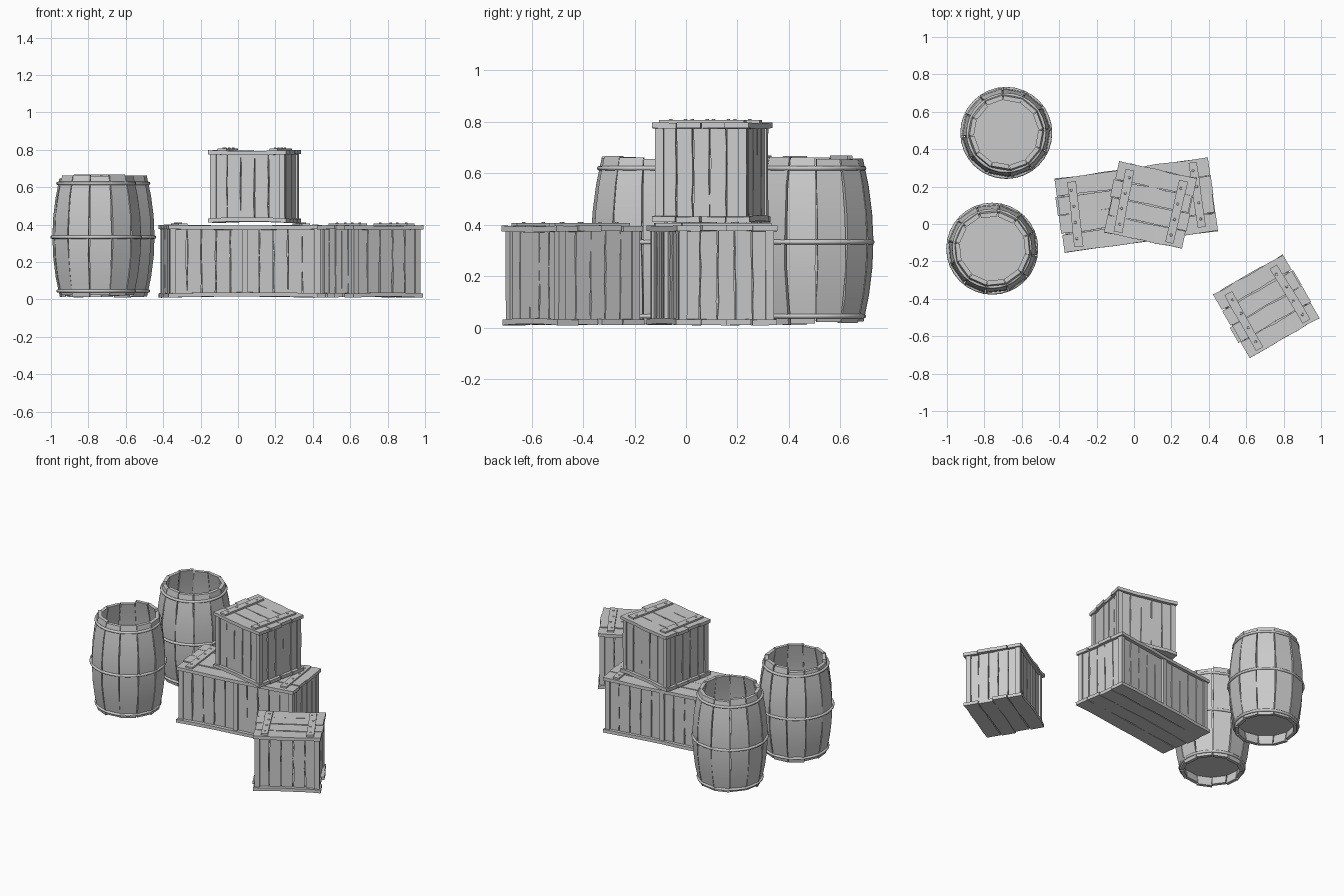
import bpy, bmesh, math, random
from mathutils import Matrix, Vector

random.seed(7)
cube = bpy.data.objects.get("Cube")
if cube:
    bpy.data.objects.remove(cube, do_unlink=True)

grey = bpy.data.materials.new("plain_grey")
grey.use_nodes = True
COLOUR = (0.6, 0.6, 0.6, 1)
grey.diffuse_color = COLOUR
grey.node_tree.nodes["Principled BSDF"].inputs["Base Color"].default_value = COLOUR


def jit(a):
    return random.uniform(-a, a)


def loft(bm, rings):
    """Skin a list of four-point rings and close both ends."""
    vs = [[bm.verts.new(p) for p in ring] for ring in rings]
    for a, b in zip(vs, vs[1:]):
        for i in range(4):
            j = (i + 1) % 4
            bm.faces.new((a[i], a[j], b[j], b[i]))
    bm.faces.new(vs[0][::-1])
    bm.faces.new(vs[-1])


def plank(bm, frame, length, width, thick, rough=0.003, segs=5, bow=0.0):
    """Board along local x, width on y, thickness on z, with worn edges."""
    rings = []
    for k in range(segs + 1):
        t = 2 * k / segs - 1
        lo, hi = -width / 2 + jit(rough), width / 2 + jit(rough)
        z = bow * (t * t - 1)
        corners = ((lo, -thick / 2), (hi, -thick / 2), (hi, thick / 2), (lo, thick / 2))
        rings.append([frame @ Vector((t * length / 2, y, z + h)) for y, h in corners])
    loft(bm, rings)


def finish(name, bm, frame):
    bmesh.ops.recalc_face_normals(bm, faces=bm.faces)
    mesh = bpy.data.meshes.new(name)
    bm.to_mesh(mesh)
    bm.free()
    mesh.materials.append(grey)
    ob = bpy.data.objects.new(name, mesh)
    bpy.context.collection.objects.link(ob)
    ob.matrix_world = frame
    bpy.ops.object.select_all(action='DESELECT')
    ob.select_set(True)
    bpy.context.view_layer.objects.active = ob
    bpy.ops.object.shade_smooth_by_angle(angle=math.radians(32))


def move(x, y, z):
    return Matrix.Translation((x, y, z))


def crate(name, x, y, z, angle, length, width, height, side_planks, strap_x, mid_post=False):
    frame = move(x, y, z) @ Matrix.Rotation(math.radians(angle), 4, 'Z')
    board = 0.022
    inset = 0.02
    lx, ly = length / 2 - inset, width / 2 - inset
    low, high = board, height - board - 0.008
    mid, tall = (low + high) / 2, high - low
    upright = Matrix.Rotation(-math.pi / 2, 4, 'Y')

    # Inner box behind the gaps
    bm = bmesh.new()
    size = Matrix.Diagonal((2 * lx - 0.045, 2 * ly - 0.045, tall, 1))
    bmesh.ops.create_cube(bm, size=1, matrix=move(0, 0, mid) @ size)
    finish(name + "_core", bm, frame)

    # Upright planks on the four sides
    bm = bmesh.new()
    for side in range(4):
        turn = Matrix.Rotation(side * math.pi / 2, 4, 'Z')
        run, off, n = (lx, ly, side_planks) if side % 2 == 0 else (ly, lx, 5)
        step = 2 * (run - 0.01) / n
        for i in range(n):
            at = move(-run + 0.01 + step * (i + 0.5), -off + 0.012 + jit(0.002), mid)
            lay = Matrix.Rotation(math.pi / 2, 4, 'Z') @ upright
            # Local x points up, local y along the side
            local = Matrix(((0, 1, 0, 0), (0, 0, -1, 0), (1, 0, 0, 0), (0, 0, 0, 1)))
            plank(bm, turn @ at @ local, tall, step - 0.005, 0.016)
    finish(name + "_side_planks", bm, frame)

    # Corner posts
    bm = bmesh.new()
    spots = [(sx * (lx - 0.01), sy * (ly - 0.01)) for sx in (-1, 1) for sy in (-1, 1)]
    if mid_post:
        spots += [(0, -ly + 0.005), (0, ly - 0.005)]
    for px, py in spots:
        plank(bm, move(px, py, mid) @ upright, tall, 0.032, 0.032, 0.0005, 2)
    finish(name + "_posts", bm, frame)

    # Lid and floor boards
    for part, level, bow in (("_lid", high + board / 2, 0.004), ("_floor", board / 2, -0.006)):
        bm = bmesh.new()
        step = width / 4
        for i in range(4):
            trim = 0.0 if i in (0, 3) else 0.012
            at = move(jit(trim), -width / 2 + step * (i + 0.5), level + jit(0.002))
            tilt = Matrix.Rotation(jit(0.02), 4, 'X')
            plank(bm, at @ tilt, length - 0.01, step - 0.004, board, 0.004, 6, bow)
        finish(name + part, bm, frame)

    # Straps and rivets across the lid
    bm = bmesh.new()
    for sx in (-1, 1):
        at = move(sx * strap_x, jit(0.01), height - 0.004) @ Matrix.Rotation(math.pi / 2 + jit(0.03), 4, 'Z')
        plank(bm, at, width - 0.05, 0.046, 0.012, 0.002, 4)
        for i in range(4):
            spot = at @ move((i - 1.5) * width / 4.6, jit(0.008), 0.006)
            bmesh.ops.create_cone(bm, cap_ends=True, segments=8, radius1=0.009,
                                  radius2=0.006, depth=0.008, matrix=spot)
    finish(name + "_straps", bm, frame)


def barrel(name, x, y, spin):
    frame = move(x, y, 0) @ Matrix.Rotation(spin, 4, 'Z')
    count, rows, thick = 12, 6, 0.024

    def radius(z):
        return 0.24 - 0.04 * abs((z - 0.335) / 0.32) ** 2

    # Curved staves with uneven ends
    bm = bmesh.new()
    for i in range(count):
        base, top = 0.018 + jit(0.008), 0.657 + jit(0.012)
        push = jit(0.003)
        rings = []
        for k in range(rows + 1):
            z = base + (top - base) * k / rows
            half = math.pi / count
            a = 2 * half * i - half + 0.012 + jit(0.012)
            b = 2 * half * i + half - 0.012 + jit(0.012)
            r = radius(z) + push
            ring = [(a, r), (b, r), (b, r - thick), (a, r - thick)]
            rings.append([(q * math.cos(t), q * math.sin(t), z) for t, q in ring])
        loft(bm, rings)
    finish(name + "_staves", bm, frame)

    # Thin lining behind the gaps
    bm = bmesh.new()
    levels = [0.05 + 0.57 * k / rows for k in range(rows + 1)]
    loops = []
    for z in levels:
        r = radius(z) - 0.017
        loops.append([bm.verts.new((r * math.cos(t), r * math.sin(t), z))
                      for t in (2 * math.pi * (j + 0.5) / count for j in range(count))])
    for a, b in zip(loops, loops[1:]):
        for j in range(count):
            n = (j + 1) % count
            bm.faces.new((a[j], a[n], b[n], b[j]))
    finish(name + "_lining", bm, frame)

    # Recessed floor
    bm = bmesh.new()
    bmesh.ops.create_cone(bm, cap_ends=True, segments=24, radius1=0.195, radius2=0.195,
                          depth=0.012, matrix=move(0, 0, 0.085))
    finish(name + "_floor", bm, frame)

    # Hoops
    for label, z in (("low", 0.045), ("middle", 0.333), ("high", 0.62)):
        bpy.ops.mesh.primitive_torus_add(major_segments=32, minor_segments=8,
                                         major_radius=radius(z) - 0.003, minor_radius=0.009,
                                         location=(x, y, z))
        hoop = bpy.context.object
        hoop.name = f"{name}_{label}_hoop"
        hoop.data.materials.append(grey)
        bpy.ops.object.shade_smooth_by_angle(angle=math.radians(50))


crate("long_crate", 0.012, 0.102, 0.01, 7.9, 0.838, 0.4, 0.395, 10, 0.33, True)
crate("small_crate", 0.707, -0.44, 0.01, 30, 0.44, 0.392, 0.395, 5, 0.143)
crate("top_crate", 0.088, 0.1, 0.41, -12, 0.436, 0.39, 0.395, 5, 0.143)
barrel("front_barrel", -0.758, -0.132, 0.1)
barrel("back_barrel", -0.683, 0.487, 0.35)
